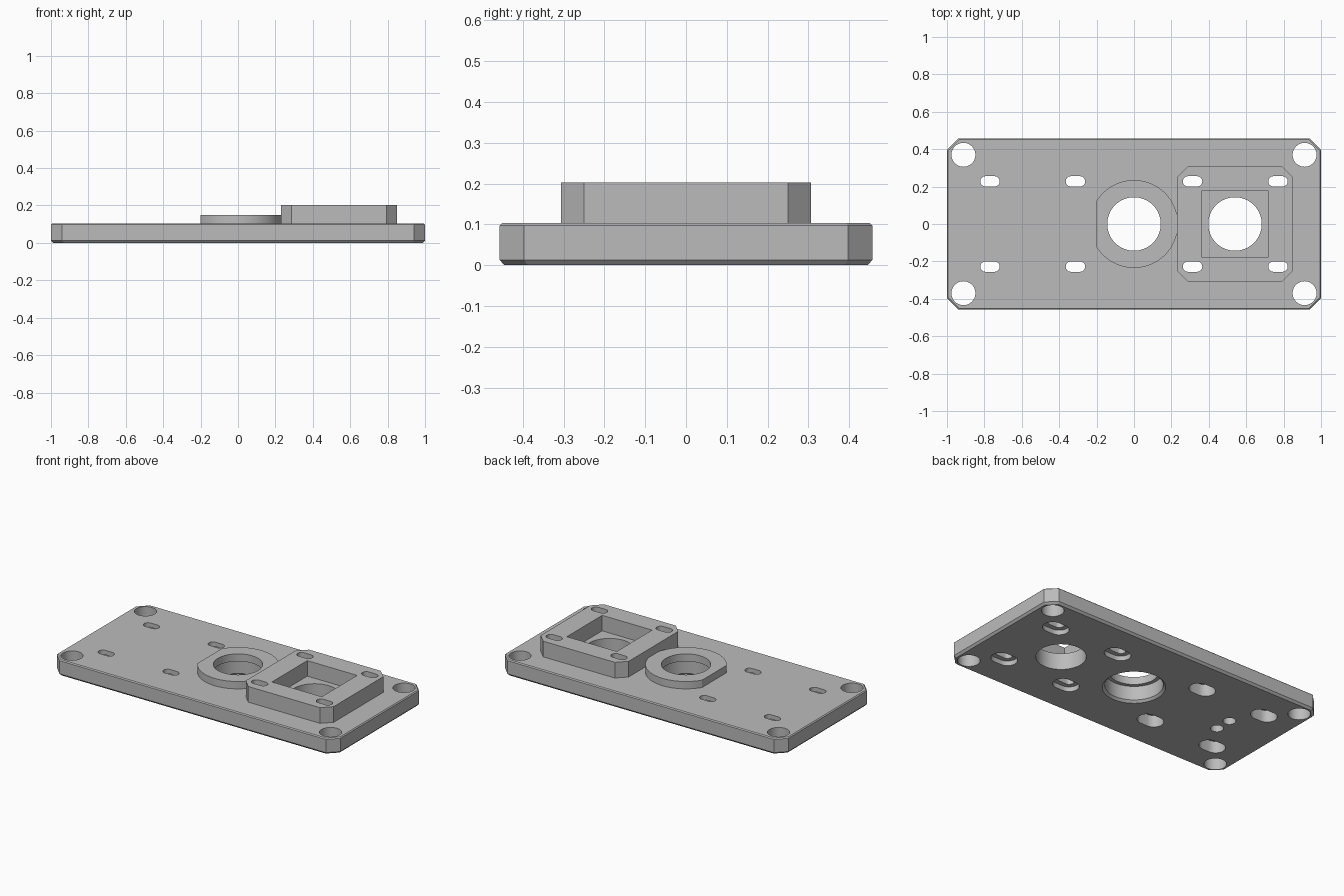
import bpy, bmesh
from math import cos, sin, pi, acos, radians

cube = bpy.data.objects.get("Cube")
if cube:
    bpy.data.objects.remove(cube, do_unlink=True)

metal = bpy.data.materials.new("plain grey")
GREY = (0.5, 0.5, 0.5, 1)
metal.diffuse_color = GREY
metal.use_nodes = True
metal.node_tree.nodes["Principled BSDF"].inputs["Base Color"].default_value = GREY


# Outlines, all counter-clockwise and around the origin
def arc(r, start=0, end=2 * pi, n=64, closed=False):
    return [(r * cos(start + (end - start) * i / n), r * sin(start + (end - start) * i / n))
            for i in range(n + closed)]


def cut_corner_rect(hx, hy, c):
    return [(hx, c - hy), (hx, hy - c), (hx - c, hy), (c - hx, hy),
            (-hx, hy - c), (-hx, c - hy), (c - hx, -hy), (hx - c, -hy)]


def rect(hx, hy):
    return [(hx, -hy), (hx, hy), (-hx, hy), (-hx, -hy)]


def slot(length, width):
    r, d = width / 2, (length - width) / 2
    right = arc(r, -pi / 2, pi / 2, 16, True)
    return [(x + d, y) for x, y in right] + [(-x - d, -y) for x, y in right]


def loft(name, layers, cx=0, cy=0):
    """Closed solid through stacked (outline, height) layers."""
    bm = bmesh.new()
    rings = [[bm.verts.new((x + cx, y + cy, z)) for x, y in pts] for pts, z in layers]
    n = len(rings[0])
    bm.faces.new(rings[0][::-1])
    bm.faces.new(rings[-1])
    for low, high in zip(rings, rings[1:]):
        for i in range(n):
            j = (i + 1) % n
            bm.faces.new((low[i], low[j], high[j], high[i]))
    mesh = bpy.data.meshes.new(name)
    bm.to_mesh(mesh)
    bm.free()
    mesh.materials.append(metal)
    ob = bpy.data.objects.new(name, mesh)
    bpy.context.collection.objects.link(ob)
    return ob


def prism(name, pts, z0, z1, cx=0, cy=0):
    return loft(name, [(pts, z0), (pts, z1)], cx, cy)


def combine(target, other, operation):
    mod = target.modifiers.new(other.name, "BOOLEAN")
    mod.operation, mod.solver, mod.object = operation, "EXACT", other
    other.hide_render = True
    bpy.context.view_layer.objects.active = target
    bpy.ops.object.modifier_apply(modifier=mod.name)
    bpy.data.objects.remove(other, do_unlink=True)


TOP, BOX_X, HOLE = 0.103, 0.54, 0.143

# Base plate with cut corners and chamfered rims
plate = loft("mounting_plate", [
    (cut_corner_rect(0.988, 0.445, 0.057), 0),
    (cut_corner_rect(1, 0.457, 0.06), 0.013),
    (cut_corner_rect(1, 0.457, 0.06), TOP - 0.006),
    (cut_corner_rect(0.994, 0.451, 0.058), TOP)])

# Round boss with one flat side, and square boss
a = acos(-0.2 / 0.235)
combine(plate, prism("round_boss", arc(0.235, -a, a, 64, True), 0.05, 0.15), "UNION")
combine(plate, prism("square_boss", cut_corner_rect(0.31, 0.307, 0.057), 0.05, 0.203, BOX_X), "UNION")

cutters = [
    # Centre bore: chamfered mouth, wide bore, narrow lip
    loft("centre_bore", [(arc(0.192), -0.012), (arc(0.166), 0.014), (arc(0.166), 0.102)]),
    prism("centre_hole", arc(HOLE), -0.1, 0.3),
    # Square pocket and its through hole
    prism("pocket", rect(0.176, 0.178), 0.104, 0.3, BOX_X),
    prism("pocket_hole", arc(HOLE), -0.1, 0.3, BOX_X)]

for sy in (-1, 1):
    # Blind pin holes underneath
    cutters.append(prism("pin_hole", arc(0.037, n=32), -0.1, 0.05, -0.66, 0.055 * sy))
    for sx in (-1, 1):
        cutters.append(prism("corner_hole", arc(0.064, n=48), -0.1, 0.3, 0.912 * sx, 0.37 * sy))
        # Stepped screw slots, recessed from below
        for x in (0.313, 0.77):
            depth = 0.03 if sx > 0 else 0.075
            cutters.append(prism("slot", slot(0.104, 0.055), -0.1, 0.3, x * sx, 0.228 * sy))
            cutters.append(prism("slot_recess", slot(0.163, 0.115), -0.1, depth, x * sx, 0.228 * sy))

for cutter in cutters:
    combine(plate, cutter, "DIFFERENCE")

bpy.ops.object.select_all(action="DESELECT")
plate.select_set(True)
bpy.context.view_layer.objects.active = plate
bpy.ops.object.shade_smooth_by_angle(angle=radians(30))
